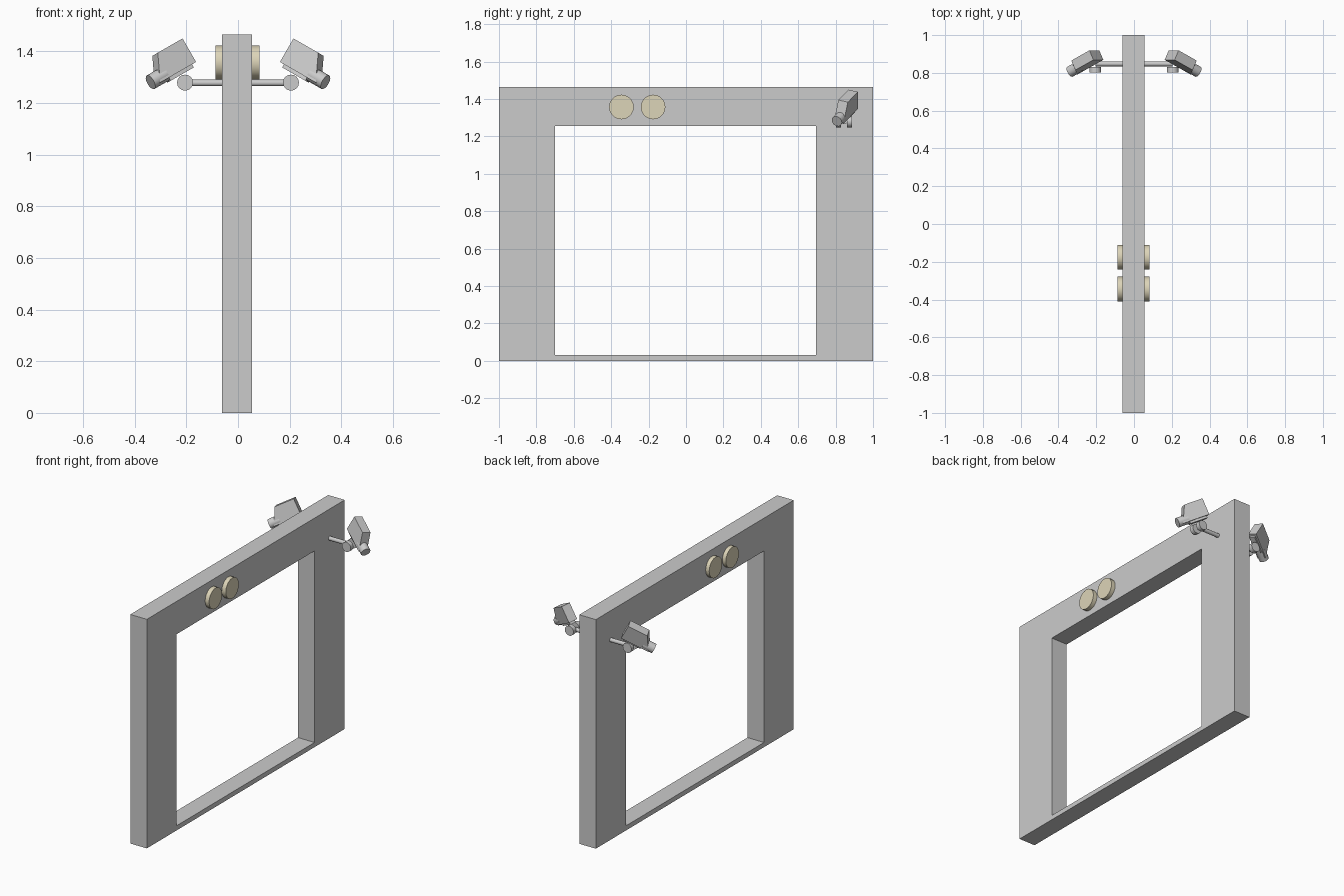
import bpy, bmesh
from math import radians
from mathutils import Matrix, Vector

if "Cube" in bpy.data.objects:
    bpy.data.objects.remove(bpy.data.objects["Cube"])


def make(name, bm, matrix=None, smooth=False, mat=None):
    if matrix is not None:
        bm.transform(matrix)
    bmesh.ops.recalc_face_normals(bm, faces=bm.faces)
    mesh = bpy.data.meshes.new(name)
    bm.to_mesh(mesh)
    bm.free()
    ob = bpy.data.objects.new(name, mesh)
    bpy.context.collection.objects.link(ob)
    if mat:
        mesh.materials.append(mat)
    if smooth:
        bpy.ops.object.select_all(action='DESELECT')
        ob.select_set(True)
        bpy.context.view_layer.objects.active = ob
        bpy.ops.object.shade_smooth_by_angle(angle=radians(40))
    return ob


def cylinder(name, a, b, radius, sides=16, matrix=None, mat=None):
    a, b = Vector(a), Vector(b)
    d = b - a
    bm = bmesh.new()
    bmesh.ops.create_cone(bm, cap_ends=True, segments=sides, radius1=radius,
                          radius2=radius, depth=d.length)
    bm.transform(Matrix.Translation((a + b) / 2)
                 @ d.to_track_quat('Z', 'Y').to_matrix().to_4x4())
    return make(name, bm, matrix, True, mat)


def extrude(name, faces, points, offset, matrix=None):
    bm = bmesh.new()
    verts = [bm.verts.new(p) for p in points]
    made = [bm.faces.new([verts[i] for i in f]) for f in faces]
    new = bmesh.ops.extrude_face_region(bm, geom=made, use_keep_orig=True)["geom"]
    bmesh.ops.translate(bm, vec=offset,
                        verts=[v for v in new if isinstance(v, bmesh.types.BMVert)])
    return make(name, bm, matrix)


# Rectangular gate frame with a large opening
X0, X1 = -0.062, 0.055
outer = [(-1, 0), (1, 0), (1, 1.465), (-1, 1.465)]
inner = [(-0.70, 0.03), (0.695, 0.03), (0.695, 1.255), (-0.70, 1.255)]
ring = [(i, (i + 1) % 4, 4 + (i + 1) % 4, 4 + i) for i in range(4)]
extrude("gate_frame", ring, [(X0, y, z) for y, z in outer + inner], (X1 - X0, 0, 0))

# Pair of round lamps showing on both faces
cream = bpy.data.materials.new("cream")
cream.diffuse_color = (0.72, 0.66, 0.48, 1)
cream.use_nodes = True
cream.node_tree.nodes["Principled BSDF"].inputs["Base Color"].default_value = cream.diffuse_color
for i, y in enumerate((-0.345, -0.176)):
    cylinder(f"signal_lamp_{i + 1}", (-0.087, y, 1.357), (0.083, y, 1.357),
             0.066, 20, mat=cream)

# Crossbar that carries both cameras
cylinder("camera_arm", (-0.205, 0.848, 1.278), (0.205, 0.848, 1.278), 0.013, 12)

# Camera axes: local x forward, y across, z up; origin at the back of its floor
pose = (Matrix.Translation((0.173, 0.894, 1.353))
        @ Matrix.Rotation(radians(30), 4, 'Y')
        @ Matrix.Rotation(radians(-26), 4, 'Z'))
W = 0.056
body = [(0, 0), (0.178, 0), (0.123, 0.105), (0, 0.105)]
plate = [(0.015, -0.014), (0.13, -0.014), (0.13, 0), (0.015, 0)]

for side, s in (("right", 1), ("left", -1)):
    flip = Matrix.Diagonal((s, 1, 1, 1))
    m = flip @ pose
    # Wedge-fronted housing and the plate beneath it
    extrude(f"camera_body_{side}", [(0, 1, 2, 3)],
            [(x, -W / 2, z) for x, z in body], (0, W, 0), m)
    extrude(f"camera_plate_{side}", [(0, 1, 2, 3)],
            [(x, -0.018, z) for x, z in plate], (0, 0.036, 0), m)
    # Lens barrel
    cylinder(f"camera_lens_{side}", (0.13, 0, 0.02), (0.20, 0, 0.02), 0.030, 16, m)
    # Pivot discs either side of the arm
    for j, (y0, y1) in enumerate(((0.802, 0.83), (0.86, 0.888))):
        cylinder(f"pivot_disc_{side}_{j + 1}", (0.205, y0, 1.279),
                 (0.205, y1, 1.279), 0.031, 16, flip)
